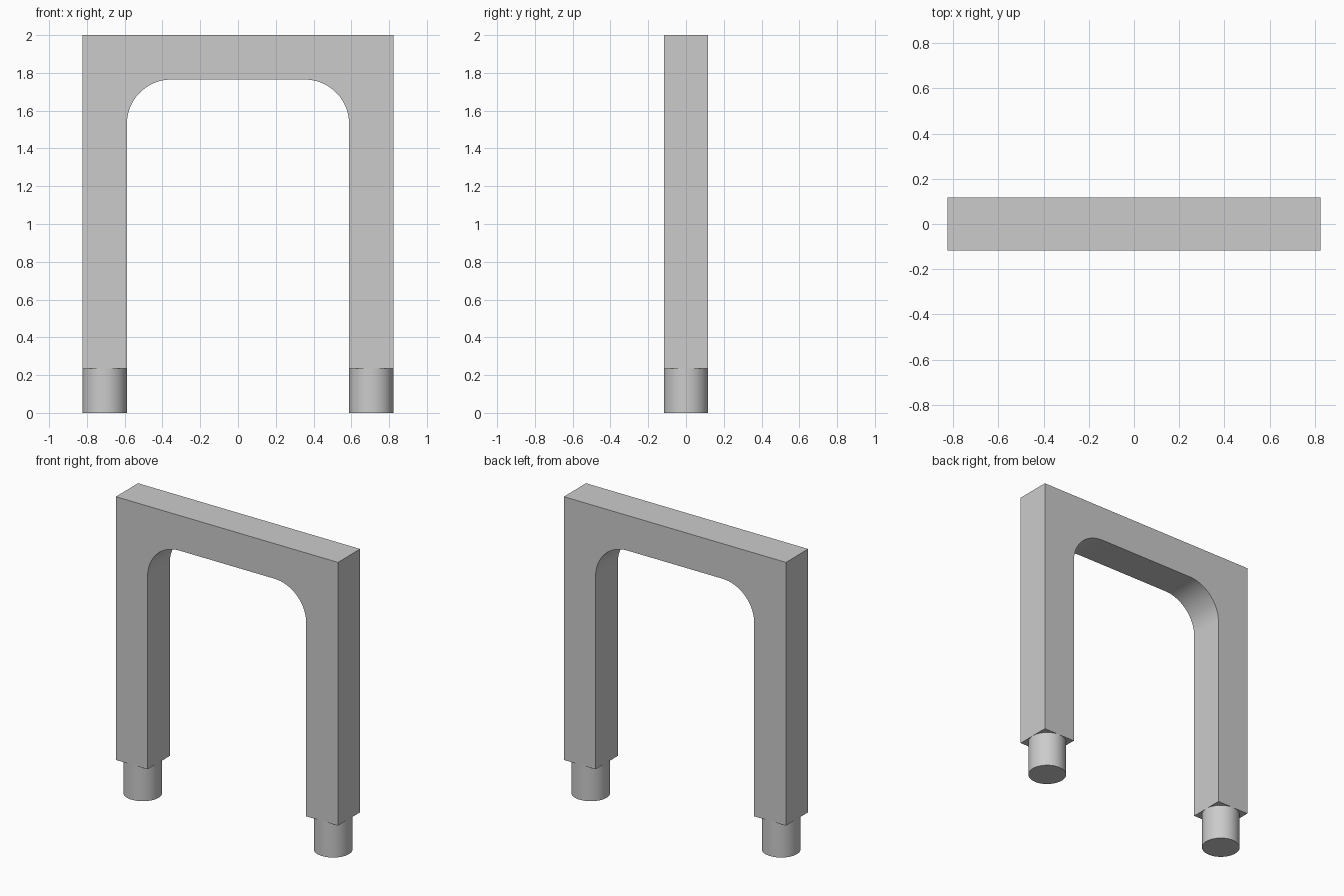
import bpy
import bmesh
from math import cos, sin, pi

cube = bpy.data.objects.get("Cube")
if cube:
    bpy.data.objects.remove(cube, do_unlink=True)

U = 2 / 17                 # half the bar thickness
HALF_W, TOP = 7 * U, 2.0   # outer half width and height
INNER_W = HALF_W - 2 * U   # half width of the opening
PEG_H = 2 * U
FILLET = 2 * U
ARC_STEPS = 24

gray = bpy.data.materials.new("plain_gray")
gray.use_nodes = True
color = (0.6, 0.6, 0.6, 1)
gray.diffuse_color = color
gray.node_tree.nodes["Principled BSDF"].inputs["Base Color"].default_value = color


def finish(name, bm, location=(0, 0, 0)):
    bmesh.ops.recalc_face_normals(bm, faces=bm.faces[:])
    mesh = bpy.data.meshes.new(name)
    bm.to_mesh(mesh)
    bm.free()
    mesh.materials.append(gray)
    obj = bpy.data.objects.new(name, mesh)
    obj.location = location
    bpy.context.collection.objects.link(obj)
    bpy.ops.object.select_all(action='DESELECT')
    obj.select_set(True)
    bpy.context.view_layer.objects.active = obj
    bpy.ops.object.shade_smooth_by_angle(angle=pi / 6)
    return obj


# Square-section arch with rounded inner corners, extruded front to back
right_half = [(HALF_W, TOP), (HALF_W, PEG_H), (INNER_W, PEG_H)]
for i in range(ARC_STEPS + 1):
    a = pi / 2 * i / ARC_STEPS
    right_half.append((INNER_W - FILLET + FILLET * cos(a),
                       TOP - 2 * U - FILLET + FILLET * sin(a)))
outline = right_half + [(-x, z) for x, z in reversed(right_half)]
bm = bmesh.new()
face = bm.faces.new([bm.verts.new((x, -U, z)) for x, z in outline])
ext = bmesh.ops.extrude_face_region(bm, geom=[face])
moved = [v for v in ext["geom"] if isinstance(v, bmesh.types.BMVert)]
bmesh.ops.translate(bm, vec=(0, 2 * U, 0), verts=moved)
finish("arch_frame", bm)

# Round pegs under both legs
for name, side in (("left_peg", 1), ("right_peg", -1)):
    bm = bmesh.new()
    bmesh.ops.create_cone(bm, cap_ends=True, segments=64,
                          radius1=U, radius2=U, depth=PEG_H)
    finish(name, bm, (side * (HALF_W - U), 0, PEG_H / 2))
